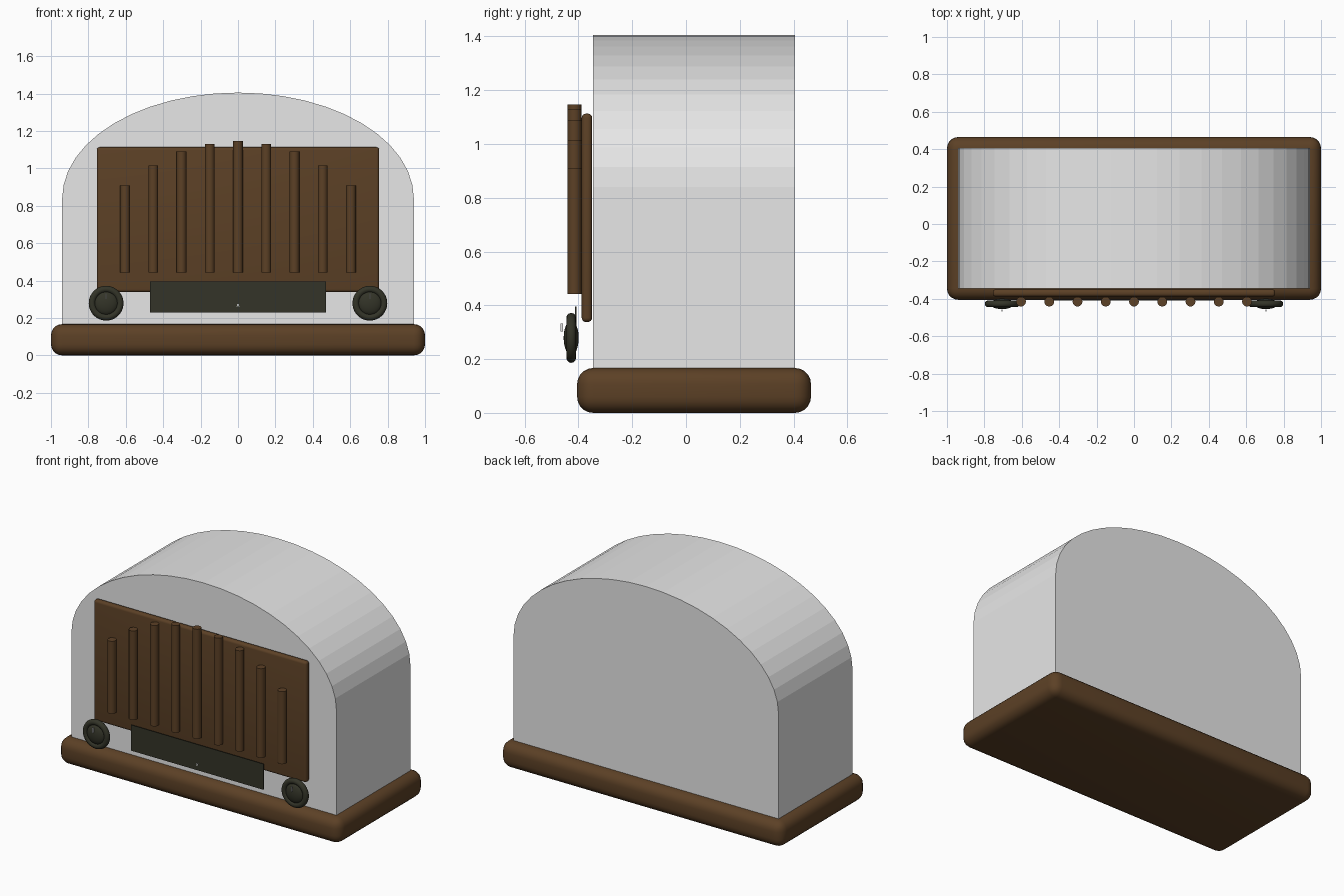
import bpy, bmesh, math

if "Cube" in bpy.data.objects:
    bpy.data.objects.remove(bpy.data.objects["Cube"])


def mat(name, rgb):
    m = bpy.data.materials.new(name)
    m.diffuse_color = (*rgb, 1)
    m.use_nodes = True
    m.node_tree.nodes["Principled BSDF"].inputs["Base Color"].default_value = m.diffuse_color
    return m


GREY = mat("light_grey", (0.8, 0.8, 0.8))
WOOD = mat("walnut_brown", (0.107, 0.052, 0.019))
DARK = mat("dark_olive", (0.033, 0.034, 0.021))
WHITE = mat("marker_white", (0.8, 0.8, 0.8))


def finish(name, material, smooth=None):
    ob = bpy.context.object
    ob.name = name
    ob.data.materials.append(material)
    if smooth:
        bpy.ops.object.shade_smooth_by_angle(angle=math.radians(smooth))
    return ob


def box(name, material, x, y, z, bevel=0, segments=4):
    """Box from (min, max) ranges, optionally with rounded edges."""
    bpy.ops.mesh.primitive_cube_add(size=1, location=[sum(r) / 2 for r in (x, y, z)])
    ob = bpy.context.object
    ob.scale = [r[1] - r[0] for r in (x, y, z)]
    bpy.ops.object.transform_apply(location=False, rotation=False, scale=True)
    if bevel:
        mod = ob.modifiers.new("rounding", 'BEVEL')
        mod.width, mod.segments = bevel, segments
        bpy.ops.object.modifier_apply(modifier=mod.name)
    return finish(name, material, 40 if bevel else None)


# Rounded wooden base and front panel
box("base", WOOD, (-1, 1), (-0.405, 0.465), (0, 0.167), 0.06, 5)
box("front_panel", WOOD, (-0.755, 0.755), (-0.388, -0.349), (0.338, 1.113), 0.016, 4)

# Arched cabinet body: half-ellipse on straight sides, extruded back
bm = bmesh.new()
outline = [(-0.94, 0.16), (0.94, 0.16)]
for i in range(25):
    a = math.pi * i / 24
    outline.append((0.94 * math.cos(a), 0.84 + 0.565 * math.sin(a)))
face = bm.faces.new([bm.verts.new((x, -0.345, z)) for x, z in outline])
ext = bmesh.ops.extrude_face_region(bm, geom=[face])
bmesh.ops.translate(bm, vec=(0, 0.75, 0),
                    verts=[v for v in ext["geom"] if isinstance(v, bmesh.types.BMVert)])
bmesh.ops.recalc_face_normals(bm, faces=bm.faces)
mesh = bpy.data.meshes.new("cabinet_body")
bm.to_mesh(mesh)
bm.free()
body = bpy.data.objects.new("cabinet_body", mesh)
bpy.context.collection.objects.link(body)
mesh.materials.append(GREY)

# Vertical grille bars whose tops follow the arch
tops = [1.147, 1.13, 1.09, 1.015, 0.908]
for i in range(-4, 5):
    z0, z1 = 0.443, tops[abs(i)]
    bpy.ops.mesh.primitive_cylinder_add(vertices=24, radius=0.026, depth=z1 - z0,
                                        location=(i * 0.151, -0.415, (z0 + z1) / 2))
    finish("grille_bar", WOOD, 40)

# Dial plate with a tiny cross marker
box("dial_plate", DARK, (-0.47, 0.47), (-0.412, -0.408), (0.23, 0.395))
for tilt in (-45, 45):
    ob = box("dial_marker", WHITE, (-0.009, 0.009), (-0.416, -0.411), (0.265, 0.269))
    ob.rotation_euler.y = math.radians(tilt)

# Knobs: ring, domed centre and pointer on each side
for s in (-1, 1):
    x, y, z = s * 0.705, -0.427, 0.279
    bpy.ops.mesh.primitive_torus_add(location=(x, y, z), rotation=(math.pi / 2, 0, 0),
                                     major_radius=0.075, minor_radius=0.018,
                                     major_segments=48, minor_segments=12)
    finish("knob_ring", DARK, 60)
    bpy.ops.mesh.primitive_uv_sphere_add(segments=32, ring_count=16, radius=1,
                                         location=(x, y, z), rotation=(math.pi / 2, 0, 0))
    bpy.context.object.scale = (0.064, 0.064, 0.028)
    finish("knob_dome", DARK, 60)
    box("knob_pointer", WHITE, (x - 0.003, x + 0.003), (-0.467, -0.457), (0.302, 0.332))
